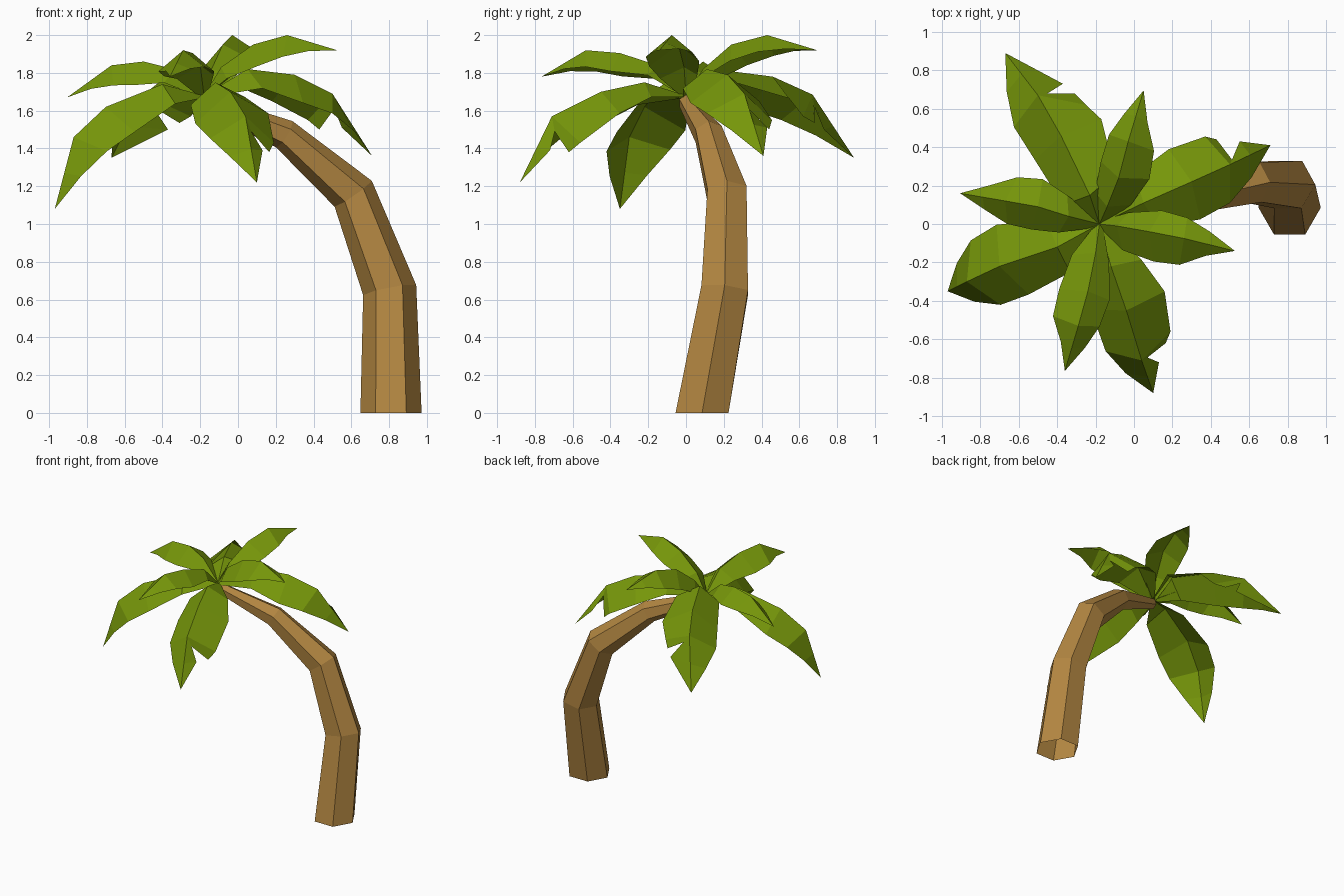
import bpy, bmesh, math
from mathutils import Vector as V

if "Cube" in bpy.data.objects:
    bpy.data.objects.remove(bpy.data.objects["Cube"])


def material(name, rgb):
    m = bpy.data.materials.new(name)
    m.diffuse_color = (*rgb, 1)
    m.use_nodes = True
    m.node_tree.nodes["Principled BSDF"].inputs["Base Color"].default_value = m.diffuse_color
    return m


BARK = material("bark_brown", (0.45, 0.24, 0.053))
GREEN = material("leaf_green", (0.18, 0.305, 0.003))


def finish(bm, name, mat):
    me = bpy.data.meshes.new(name)
    bm.to_mesh(me)
    bm.free()
    me.materials.append(mat)
    ob = bpy.data.objects.new(name, me)
    bpy.context.collection.objects.link(ob)
    return ob


def tangents(pts):
    n = len(pts)
    return [((pts[i] - pts[max(i - 1, 0)]).normalized()
             + (pts[min(i + 1, n - 1)] - pts[i]).normalized()).normalized()
            for i in range(n)]


# Trunk: six-sided tapering tube bent along a path, open at the foot
path = [V(p) for p in ((0.81, 0.085, 0), (0.803, 0.205, 0.65), (0.61, 0.217, 1.16),
                       (0.245, 0.12, 1.475), (-0.17, 0, 1.645))]
radii = (0.162, 0.143, 0.12, 0.082, 0.042)
tans = tangents(path)
tans[0] = V((0, 0, 1))
bm = bmesh.new()
rings = []
for p, t, r in zip(path, tans, radii):
    b = (V((0, 1, 0)) - t * t.y).normalized()
    a = b.cross(t).normalized()
    rings.append([bm.verts.new(p + a * r * math.cos(k * math.pi / 3)
                               + b * r * math.sin(k * math.pi / 3)) for k in range(6)])
for lo, hi in zip(rings, rings[1:]):
    for k in range(6):
        j = (k + 1) % 6
        bm.faces.new((lo[k], lo[j], hi[j], hi[k]))
bm.faces.new(rings[-1])
bmesh.ops.recalc_face_normals(bm, faces=bm.faces)
finish(bm, "trunk", BARK)

CROWN = V((-0.18, 0, 1.68))
UP = V((-0.12, -0.08, 1)).normalized()


# Leaf: ridge line with two folded-down halves; tear = (side, edge, lip, cut, flap)
def leaf(name, ridge, widths, drops, tear=None, skew=0.0):
    r = [CROWN] + [V(p) for p in ridge]
    r.insert(4, (r[3] + r[4]) / 2)
    side = UP.cross(r[-1] - r[0]).normalized()      # left of the outward heading
    bm = bmesh.new()
    mid = [bm.verts.new(p) for p in r]
    tn = tangents(r)
    for s in (1, -1):
        edge = []
        for i, (p, t, w, d) in enumerate(zip(r, tn, widths, drops)):
            n = t.cross(side).normalized()
            if n.z < 0:
                n = -n
            q = p + side * (s * w - (skew if 0 < i < 4 else 0)) - n * d
            edge.append(bm.verts.new(q))
        faces = [[mid[i], mid[i + 1], edge[i + 1], edge[i]] for i in range(4)]
        faces.append([mid[4], mid[5], edge[4]])
        if tear and tear[0] == s:
            edge[3].co, edge[4].co = tear[1], tear[4]
            lip, cut = bm.verts.new(tear[2]), bm.verts.new(tear[3])
            faces[2] = [mid[2], mid[3], edge[3], edge[2]]
            faces[3] = [mid[3], mid[4], edge[4], cut]
            faces.append([mid[3], cut, lip, edge[3]])
        for f in faces:
            bm.faces.new(f if s < 0 else f[::-1])
    bm.normal_update()
    if sum(f.normal.z for f in bm.faces) < 0:
        bmesh.ops.reverse_faces(bm, faces=bm.faces)
    finish(bm, name, GREEN)


# Four large drooping lower leaves (three are torn)
LW, LD = (0.02, 0.15, 0.20, 0.185, 0.11), (0.01, 0.10, 0.15, 0.13, 0.05)
WIDE = (0.02, 0.16, 0.205, 0.21, 0.12)
leaf("lower_leaf_back_left", ((-0.23, 0.15, 1.82), (-0.38, 0.46, 1.78),
                              (-0.50, 0.67, 1.685), (-0.67, 0.89, 1.35)), WIDE, LD,
     (-1, (-0.25, 0.62, 1.57), (-0.31, 0.68, 1.535), (-0.45, 0.68, 1.62), (-0.37, 0.73, 1.50)))
leaf("lower_leaf_back_right", ((0.05, 0.11, 1.82), (0.30, 0.22, 1.79),
                               (0.50, 0.31, 1.69), (0.71, 0.41, 1.36)), LW, LD,
     (1, (0.37, 0.455, 1.55), (0.43, 0.44, 1.50), (0.51, 0.335, 1.61), (0.55, 0.43, 1.51)))
leaf("lower_leaf_front_right", ((-0.12, -0.22, 1.75), (-0.04, -0.45, 1.70),
                                (0.04, -0.71, 1.57), (0.10, -0.88, 1.22)), LW, LD,
     (1, (0.19, -0.56, 1.43), (0.165, -0.62, 1.38), (0.07, -0.695, 1.49), (0.13, -0.72, 1.39)))
leaf("lower_leaf_front_left", ((-0.40, -0.12, 1.74), (-0.70, -0.22, 1.62),
                               (-0.87, -0.30, 1.46), (-0.97, -0.35, 1.08)), LW, LD)

# Four smaller upper leaves
UW, UD = (0.02, 0.10, 0.135, 0.125, 0.065), (0.01, 0.07, 0.11, 0.10, 0.04)
leaf("upper_leaf_back", ((-0.14, 0.09, 1.82), (-0.08, 0.24, 1.95),
                         (-0.03, 0.43, 2.0), (0.05, 0.695, 1.92)), UW, UD, None, 0.01)
leaf("upper_leaf_right", ((-0.09, -0.01, 1.83), (0.08, -0.04, 1.95),
                          (0.26, -0.075, 2.0), (0.525, -0.14, 1.92)), UW, UD, None, 0.025)
leaf("upper_leaf_front", ((-0.20, -0.15, 1.84), (-0.24, -0.35, 1.905),
                          (-0.29, -0.53, 1.92), (-0.36, -0.765, 1.78)), UW, UD, None, 0.025)
leaf("upper_leaf_left", ((-0.34, 0.04, 1.82), (-0.50, 0.09, 1.86),
                         (-0.67, 0.12, 1.84), (-0.905, 0.16, 1.67)), UW, UD)
